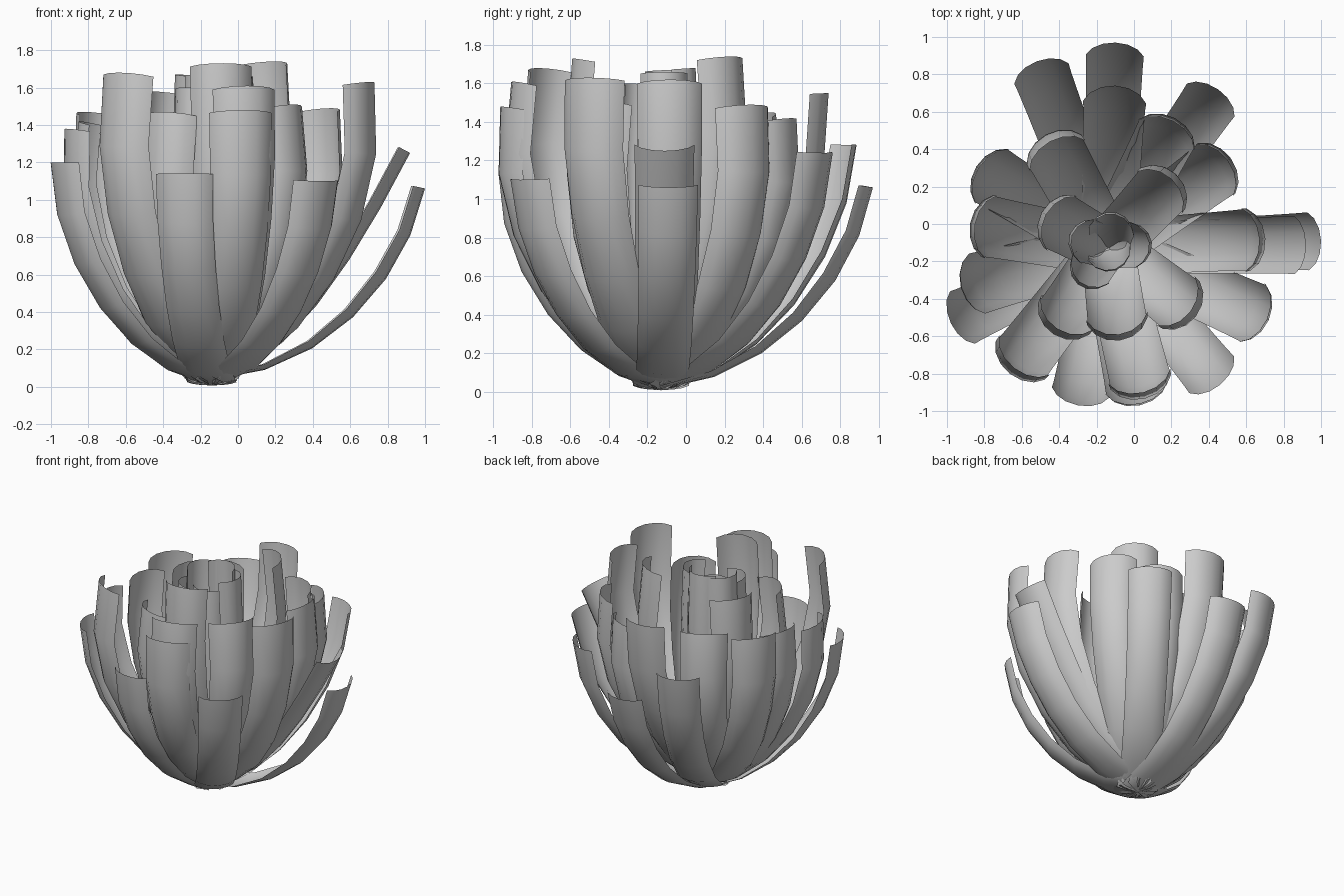
import bpy
import bmesh
import random
from math import pi, sin, cos
from mathutils import Vector

random.seed(4)
cube = bpy.data.objects.get("Cube")
if cube:
    bpy.data.objects.remove(cube)

grey = bpy.data.materials.new("petal grey")
grey.use_nodes = True
colour = (0.6, 0.6, 0.6, 1)
grey.diffuse_color = colour
grey.node_tree.nodes["Principled BSDF"].inputs["Base Color"].default_value = colour

ROOT = Vector((-0.14, -0.13, 0))
UP = Vector((0, 0, 1))
ROWS, COLUMNS = 6, 6


def bezier(points, t):
    """Point on a cubic curve."""
    a, b, c, d = points
    s = 1 - t
    return a * s**3 + b * 3 * s * s * t + c * 3 * s * t * t + d * t**3


def petal(name, width, sag, tip_x, tip_y, height, bow=1):
    """Curved strip that rises from the root to its tip, cupped across its width."""
    reach_vector = Vector((tip_x, tip_y, 0)) - ROOT
    reach = reach_vector.length
    out = reach_vector.normalized()
    side = UP.cross(out)
    belly = bow * min(1.32, 0.88 + 0.33 * (height / reach - 0.94))
    start = random.uniform(0.005, 0.04)
    profile = [Vector(p) for p in ((0, start), (reach * bow * 0.5, height * 0.07),
                                   (reach * belly, height * 0.52), (reach, height))]
    bm = bmesh.new()
    grid = []
    for i in range(ROWS + 1):
        t = i / ROWS
        p = bezier(profile, t)
        tangent = (bezier(profile, t + 0.01) - bezier(profile, t - 0.01)).normalized()
        inward = UP * tangent.x - out * tangent.y
        half = width * (0.43 + 0.07 * t)
        cup = sag * (0.25 + 0.75 * min(1, t * 1.6))
        row = []
        for j in range(COLUMNS + 1):
            a = pi * (j / COLUMNS - 0.5) * 0.8
            across = sin(a) / sin(pi * 0.4)
            lift = (1 - cos(a)) / (1 - cos(pi * 0.4))
            co = ROOT + out * p.x + UP * p.y + side * half * across + inward * cup * lift
            co.z = max(co.z, 0)
            row.append(bm.verts.new(co))
        grid.append(row)
    for low, high in zip(grid, grid[1:]):
        for j in range(COLUMNS):
            bm.faces.new((low[j + 1], low[j], high[j], high[j + 1]))
    for face in bm.faces:
        face.smooth = True
    mesh = bpy.data.meshes.new(name)
    bm.to_mesh(mesh)
    bm.free()
    mesh.materials.append(grey)
    obj = bpy.data.objects.new(name, mesh)
    bpy.context.collection.objects.link(obj)


# Tip x, tip y, tip height and optional bow of every petal, ring by ring
outer_ring = [
    (-0.1, 0.97, 1.06, 1.04), (-0.52, 0.87, 1.28), (0.45, 0.72, 1.24),
    (-0.98, -0.53, 1.2), (-0.3, -0.97, 1.14), (0.46, -0.86, 1.1),
    (1, -0.09, 1.06, 1.04), (0.92, -0.11, 1.25, 0.74),
]
middle_ring = [
    (0.5, 0.34, 1.49), (0.21, 0.55, 1.42), (-0.1, 0.74, 1.55, 0.9),
    (-0.45, 0.44, 1.45), (-0.83, 0.3, 1.47), (-0.85, 0, 1.42),
    (-0.92, -0.34, 1.38), (-0.64, -0.77, 1.68), (0.03, -0.96, 1.48),
    (0.05, -0.9, 1.61), (0.71, -0.51, 1.63), (0.67, -0.08, 1.62),
]
inner_ring = [
    (0.3, -0.47, 1.51), (-0.08, -0.59, 1.73), (-0.41, -0.56, 1.47),
    (0.2, 0.24, 1.74), (-0.47, 0.05, 1.58),
]
heart_ring = [
    (-0.29, -0.31, 1.6), (0.08, -0.1, 1.66), (-0.1, 0.05, 1.68),
    (-0.33, -0.06, 1.67), (-0.1, -0.24, 1.56),
]

rings = (("outer_petal", outer_ring, 0.31, 0.07), ("middle_petal", middle_ring, 0.34, 0.09),
         ("inner_petal", inner_ring, 0.33, 0.1), ("heart_petal", heart_ring, 0.25, 0.1))
for ring_name, ring, width, sag in rings:
    for number, tip in enumerate(ring, 1):
        petal(f"{ring_name}_{number}", width, sag, *tip)
